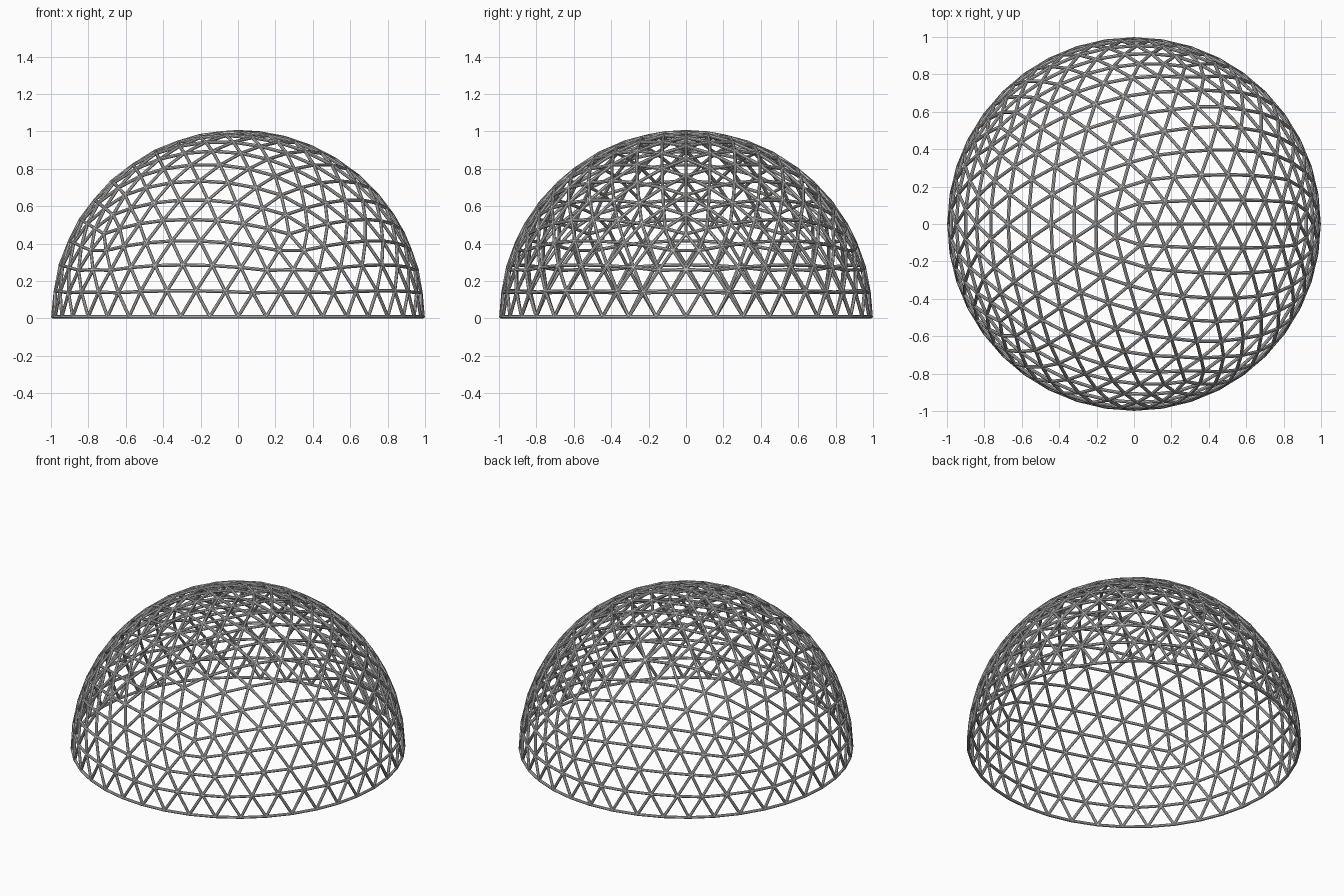
import bpy, bmesh
from mathutils import Matrix, Vector

if "Cube" in bpy.data.objects:
    bpy.data.objects.remove(bpy.data.objects["Cube"])

R, TUBE, SIDES = 0.99, 0.009, 8

# geodesic lattice: upper half of an eight-frequency icosphere
src = bmesh.new()
bmesh.ops.create_icosphere(src, subdivisions=4, radius=R)
struts = [(e.verts[0].co.copy(), e.verts[1].co.copy()) for e in src.edges
          if all(v.co.z > -0.02 for v in e.verts)]
src.free()

# one round strut per lattice edge
bm = bmesh.new()
for a, b in struts:
    d = b - a
    rot = d.to_track_quat('Z', 'Y').to_matrix().to_4x4()
    mid = (a + b) / 2 + Vector((0, 0, TUBE))
    bmesh.ops.create_cone(bm, cap_ends=True, segments=SIDES, radius1=TUBE, radius2=TUBE,
                          depth=d.length, matrix=Matrix.Translation(mid) @ rot)
me = bpy.data.meshes.new("dome_struts")
bm.to_mesh(me)
bm.free()
dome = bpy.data.objects.new("dome_struts", me)
bpy.context.collection.objects.link(dome)
bpy.context.view_layer.objects.active = dome
dome.select_set(True)
bpy.ops.object.shade_smooth_by_angle()
